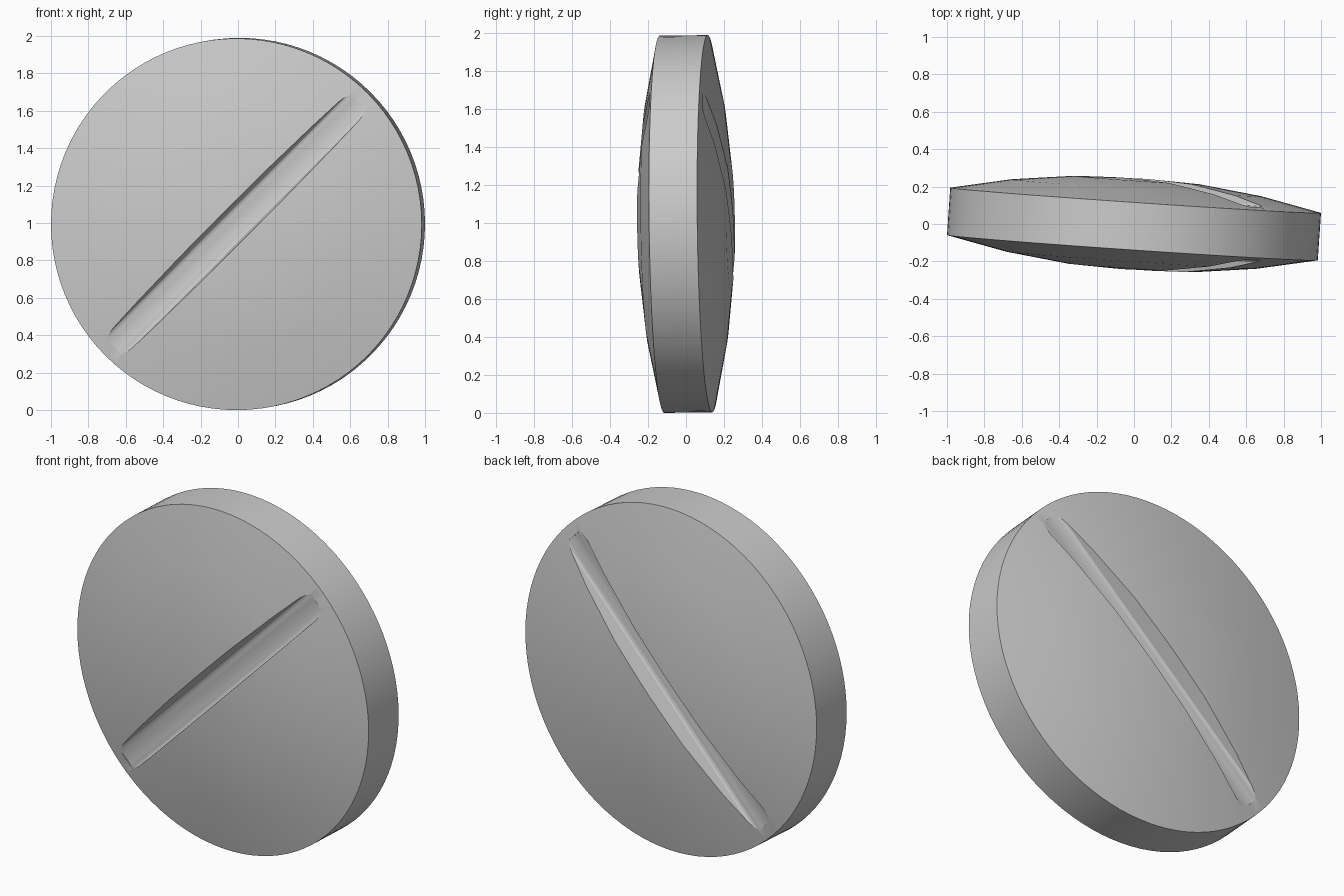
import bpy, bmesh
from math import pi, cos, sin
from mathutils import Matrix

if "Cube" in bpy.data.objects:
    bpy.data.objects.remove(bpy.data.objects["Cube"])

R, RIM, PEAK = 0.9935, 0.127, 0.247
SEGS = 96


def make_object(name, bm):
    bmesh.ops.recalc_face_normals(bm, faces=bm.faces)
    mesh = bpy.data.meshes.new(name)
    bm.to_mesh(mesh)
    bm.free()
    ob = bpy.data.objects.new(name, mesh)
    bpy.context.collection.objects.link(ob)
    return ob


# Tablet body: lens profile turned around the y axis
bm = bmesh.new()
half = [(0.0, PEAK), (0.34, 0.235), (0.67, 0.194), (R, RIM)]
profile = half + [(r, -y) for r, y in reversed(half)]
verts = [bm.verts.new((r, y, 0)) for r, y in profile]
edges = [bm.edges.new(p) for p in zip(verts, verts[1:])]
bmesh.ops.spin(bm, geom=verts + edges, axis=(0, 1, 0), cent=(0, 0, 0),
               angle=2 * pi, steps=SEGS, use_duplicate=False)
bmesh.ops.remove_doubles(bm, verts=bm.verts, dist=1e-5)
tablet = make_object("tablet", bm)

# Score grooves: rounded trough cut diagonally into both faces
section = [(-0.097, 0.30), (-0.088, 0.24), (-0.074, 0.155)]
section += [(0.074 * -cos(a), 0.155 - 0.02 * sin(a))
            for a in (pi * k / 8 for k in range(1, 8))]
section += [(-u, y) for u, y in reversed(section[:3])]
for name, side in (("front_groove", -1), ("back_groove", 1)):
    bm = bmesh.new()
    face = bm.faces.new([bm.verts.new((-0.926, side * y, u)) for u, y in section])
    ext = bmesh.ops.extrude_face_region(bm, geom=[face])
    bmesh.ops.translate(bm, vec=(1.852, 0, 0),
                        verts=[v for v in ext["geom"] if isinstance(v, bmesh.types.BMVert)])
    bmesh.ops.transform(bm, matrix=Matrix.Rotation(-pi / 4, 4, 'Y'), verts=bm.verts)
    cutter = make_object(name, bm)
    cutter.hide_render = True
    mod = tablet.modifiers.new(name, 'BOOLEAN')
    mod.object = cutter
    mod.operation = 'DIFFERENCE'
    mod.solver = 'EXACT'
    bpy.context.view_layer.objects.active = tablet
    bpy.ops.object.modifier_apply(modifier=name)
    bpy.data.objects.remove(cutter)

# Slight tilt, then stand on the ground
tablet.data.transform(Matrix.Translation((0, 0, 0.995))
                      @ Matrix.Rotation(-0.068, 4, 'Z') @ Matrix.Rotation(0.012, 4, 'X'))
bpy.ops.object.select_all(action='DESELECT')
tablet.select_set(True)
bpy.context.view_layer.objects.active = tablet
bpy.ops.object.shade_smooth_by_angle(angle=0.35)
